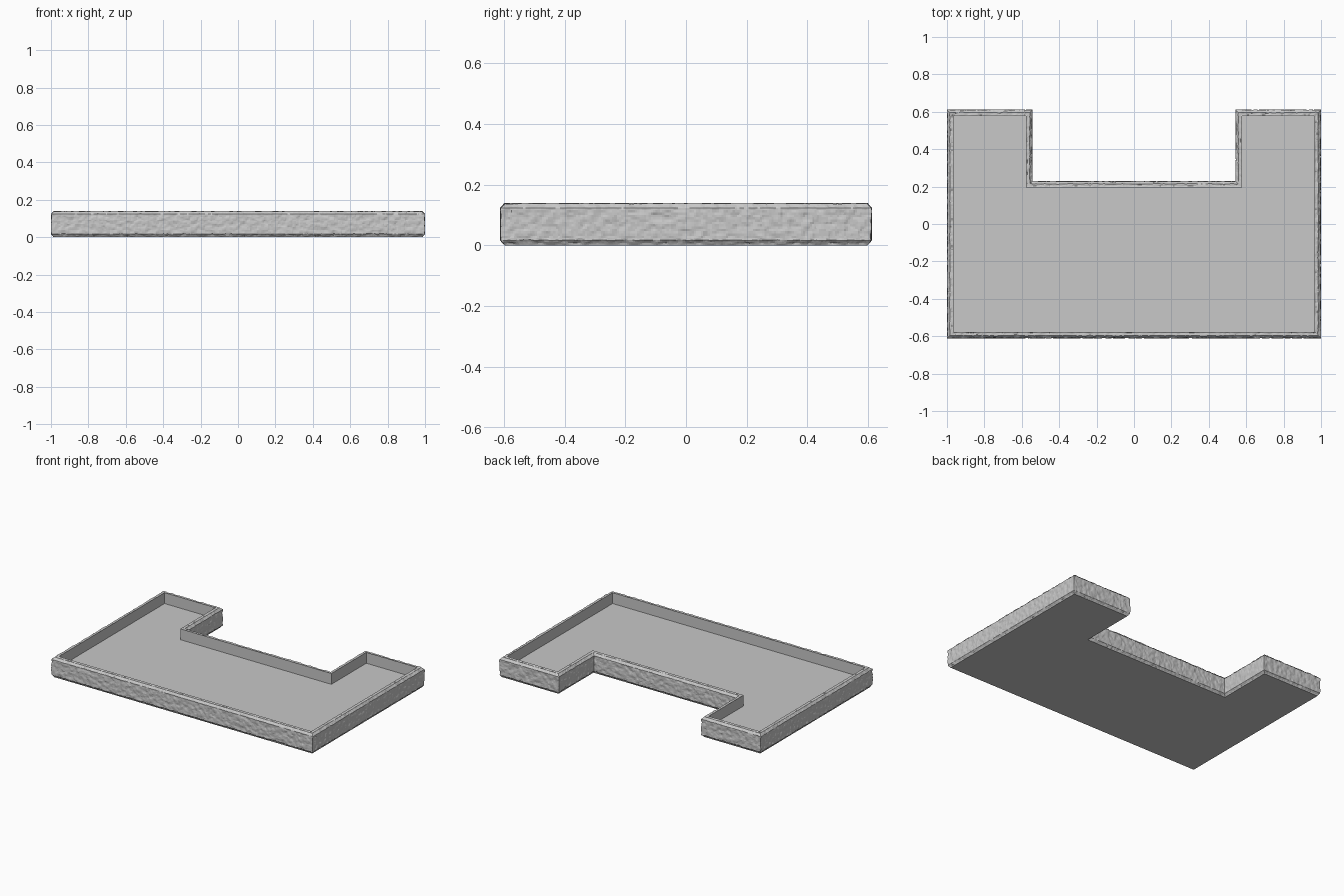
import bpy
import bmesh
from mathutils import Vector, noise

cube = bpy.data.objects.get("Cube")
if cube:
    bpy.data.objects.remove(cube, do_unlink=True)

# U-shaped outline, counter-clockwise
OUTLINE = [Vector(p) for p in ((-1, -.612), (1, -.612), (1, .612), (.542, .612),
                               (.542, .23), (-.542, .23), (-.542, .612), (-1, .612))]
COUNT = len(OUTLINE)
RIM, FLOOR_Z, TOP_Z = .035, .065, .14
STEP, ROUGHNESS = .0075, .004

# Wall section as (inset, height): rim, chamfer, side, chamfer
SECTION = [Vector(p) for p in ((RIM, TOP_Z), (.014, TOP_Z), (0, .124), (0, .016), (.014, 0))]

stone = bpy.data.materials.new("grey_stone")
stone.use_nodes = True
GREY = (.58, .58, .58, 1)
stone.diffuse_color = GREY
stone.node_tree.nodes["Principled BSDF"].inputs["Base Color"].default_value = GREY


def make_object(name, bm):
    mesh = bpy.data.meshes.new(name)
    bm.to_mesh(mesh)
    bm.free()
    mesh.materials.append(stone)
    obj = bpy.data.objects.new(name, mesh)
    bpy.context.collection.objects.link(obj)
    return obj


def inward(i):
    """Mitred inward direction at an outline corner."""
    total = Vector((0, 0))
    for a, b in ((i - 1, i), (i, i + 1)):
        edge = (OUTLINE[b % COUNT] - OUTLINE[a % COUNT]).normalized()
        total += Vector((-edge.y, edge.x))
    return total


MITRES = [inward(i) for i in range(COUNT)]


def ring(bm, inset, z):
    return [bm.verts.new((*(p + m * inset), z)) for p, m in zip(OUTLINE, MITRES)]


# Smooth tray: floor, inner walls and underside
bm = bmesh.new()
low, high = ring(bm, RIM, FLOOR_Z), ring(bm, RIM, TOP_Z)
bm.faces.new(low)
for i in range(COUNT):
    j = (i + 1) % COUNT
    bm.faces.new((low[j], low[i], high[i], high[j]))
bm.faces.new(ring(bm, SECTION[-1].x, 0)[::-1])
make_object("tray_floor", bm)

# Section rows with their outward direction; the end rows stay straight
rows = []
for a, b in zip(SECTION, SECTION[1:]):
    along = b - a
    steps = max(2, round(along.length / STEP))
    out = Vector((along.y, -along.x)).normalized()
    rows += [(a.lerp(b, k / steps), out) for k in range(steps)]
rows[0] = (SECTION[0], Vector((0, 0)))
rows.append((SECTION[-1], Vector((0, 0))))

# Columns around the outline
columns = []
for i in range(COUNT):
    j = (i + 1) % COUNT
    steps = round((OUTLINE[j] - OUTLINE[i]).length / STEP)
    columns += [(OUTLINE[i].lerp(OUTLINE[j], k / steps),
                 MITRES[i].lerp(MITRES[j], k / steps)) for k in range(steps)]

# Rough stone border swept around the tray
bm = bmesh.new()
grid = []
for point, mitre in columns:
    line = []
    for place, out in rows:
        base = Vector((*(point + mitre * place.x), place.y))
        bump = noise.fractal(base * 38, 1.0, 2.0, 3) * ROUGHNESS - .002
        moved = place + out * min(0, max(-.008, bump))
        line.append(bm.verts.new((*(point + mitre * moved.x), moved.y)))
    grid.append(line)
for c, line in enumerate(grid):
    after = grid[(c + 1) % len(grid)]
    for r in range(len(rows) - 1):
        bm.faces.new((line[r], line[r + 1], after[r + 1], after[r]))
bmesh.ops.recalc_face_normals(bm, faces=bm.faces)
# Make the open band face away from the tray
bm.faces.ensure_lookup_table()
if bm.faces[0].normal.z < 0:
    bmesh.ops.reverse_faces(bm, faces=bm.faces)
make_object("rough_stone_border", bm)
